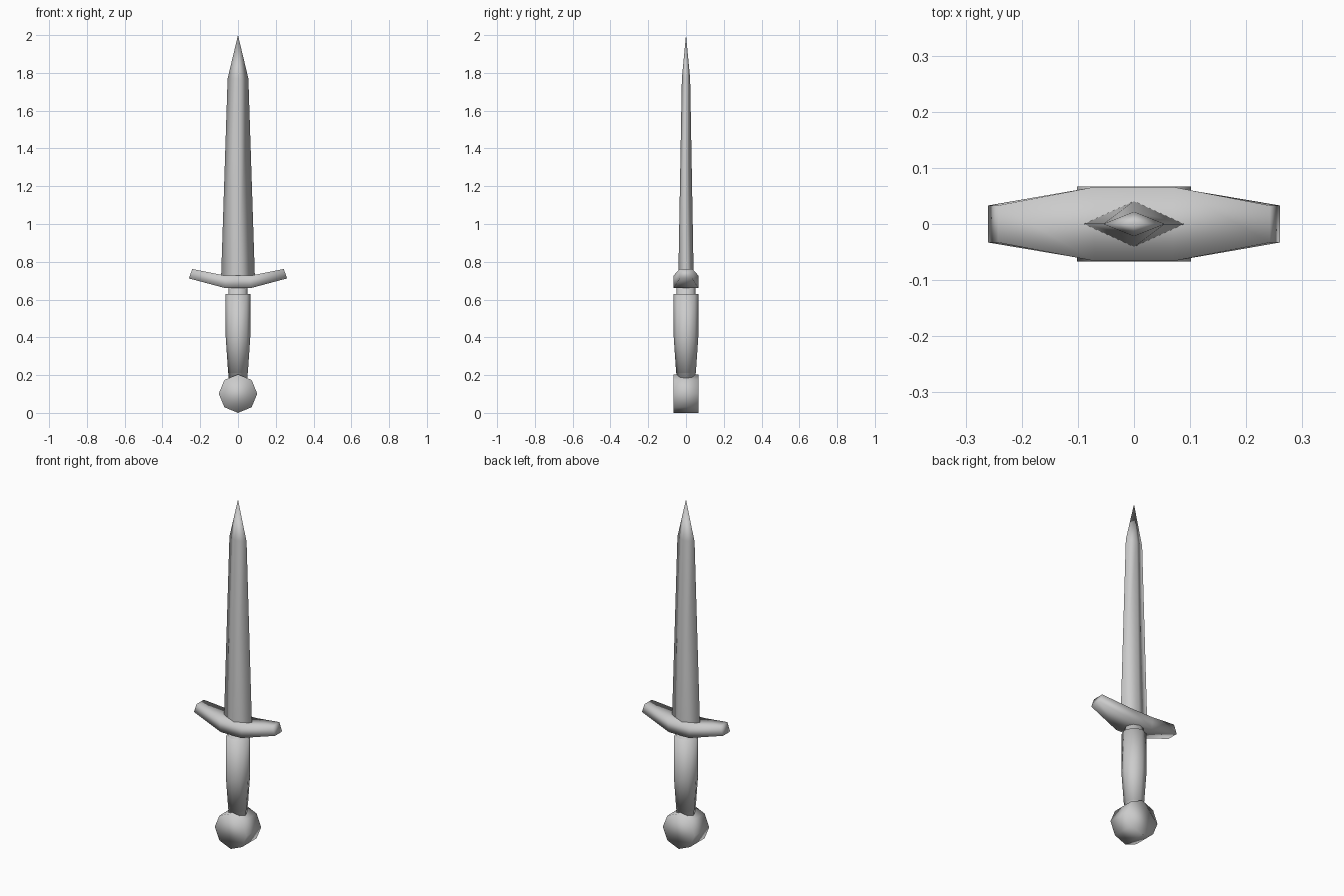
import bpy, math

if "Cube" in bpy.data.objects:
    bpy.data.objects.remove(bpy.data.objects["Cube"])

steel = bpy.data.materials.new("plain_grey")
steel.diffuse_color = (0.6, 0.6, 0.6, 1)
steel.use_nodes = True
steel.node_tree.nodes["Principled BSDF"].inputs["Base Color"].default_value = steel.diffuse_color


def loft(name, rings, cap_start=True, cap_end=True, tip=None):
    """Skin a list of equal-length rings, optionally closing to a point."""
    n = len(rings[0])
    verts = [v for ring in rings for v in ring]
    faces = [(k * n + i, k * n + (i + 1) % n, (k + 1) * n + (i + 1) % n, (k + 1) * n + i)
             for k in range(len(rings) - 1) for i in range(n)]
    last = (len(rings) - 1) * n
    if cap_start:
        faces.append(tuple(reversed(range(n))))
    if tip:
        verts.append(tip)
        faces += [(last + i, last + (i + 1) % n, len(verts) - 1) for i in range(n)]
    elif cap_end:
        faces.append(tuple(range(last, last + n)))
    mesh = bpy.data.meshes.new(name)
    mesh.from_pydata(verts, [], faces)
    mesh.materials.append(steel)
    mesh.shade_smooth()
    obj = bpy.data.objects.new(name, mesh)
    bpy.context.collection.objects.link(obj)
    return obj


def ring(rx, ry, z, n=8):
    """Horizontal ring with a corner on the x axis."""
    return [(rx * math.cos(math.tau * i / n), ry * math.sin(math.tau * i / n), z)
            for i in range(n)]


# Blade: tapered diamond section drawn to a point
loft("blade", [ring(0.09, 0.041, 0.70, 4), ring(0.055, 0.022, 1.77, 4)],
     cap_start=False, tip=(0, 0, 2.0))

# Crossguard: upswept bar, sections as (bottom x, bottom z, top x, top z, half depth)
half = [(0.065, 0.66, 0.085, 0.727, 0.066), (0.26, 0.712, 0.242, 0.762, 0.033)]
half[0] = (0.065, 0.66, 0.07, 0.727, 0.066)
sections = [(-a, b, -c, d, e) for a, b, c, d, e in reversed(half)] + half
loft("crossguard", [[(bx, -d, bz), (bx, d, bz), (tx, d, tz), (tx, -d, tz)]
                    for bx, bz, tx, tz, d in sections])

# Grip and the thinner tang running through it
loft("grip", [ring(r, r, z) for r, z in
              [(0.052, 0.21), (0.065, 0.40), (0.065, 0.63)]])
loft("tang", [ring(0.05, 0.05, 0.17), ring(0.05, 0.05, 0.68)])

# Pommel: eight-sided disc facing front and back
loft("pommel", [[(x, y, z + 0.102) for x, _, z in
                 [(0.102 * math.cos(math.tau * i / 8), 0, 0.102 * math.sin(math.tau * i / 8))
                  for i in range(8)]] for y in (0.067, -0.067)])
